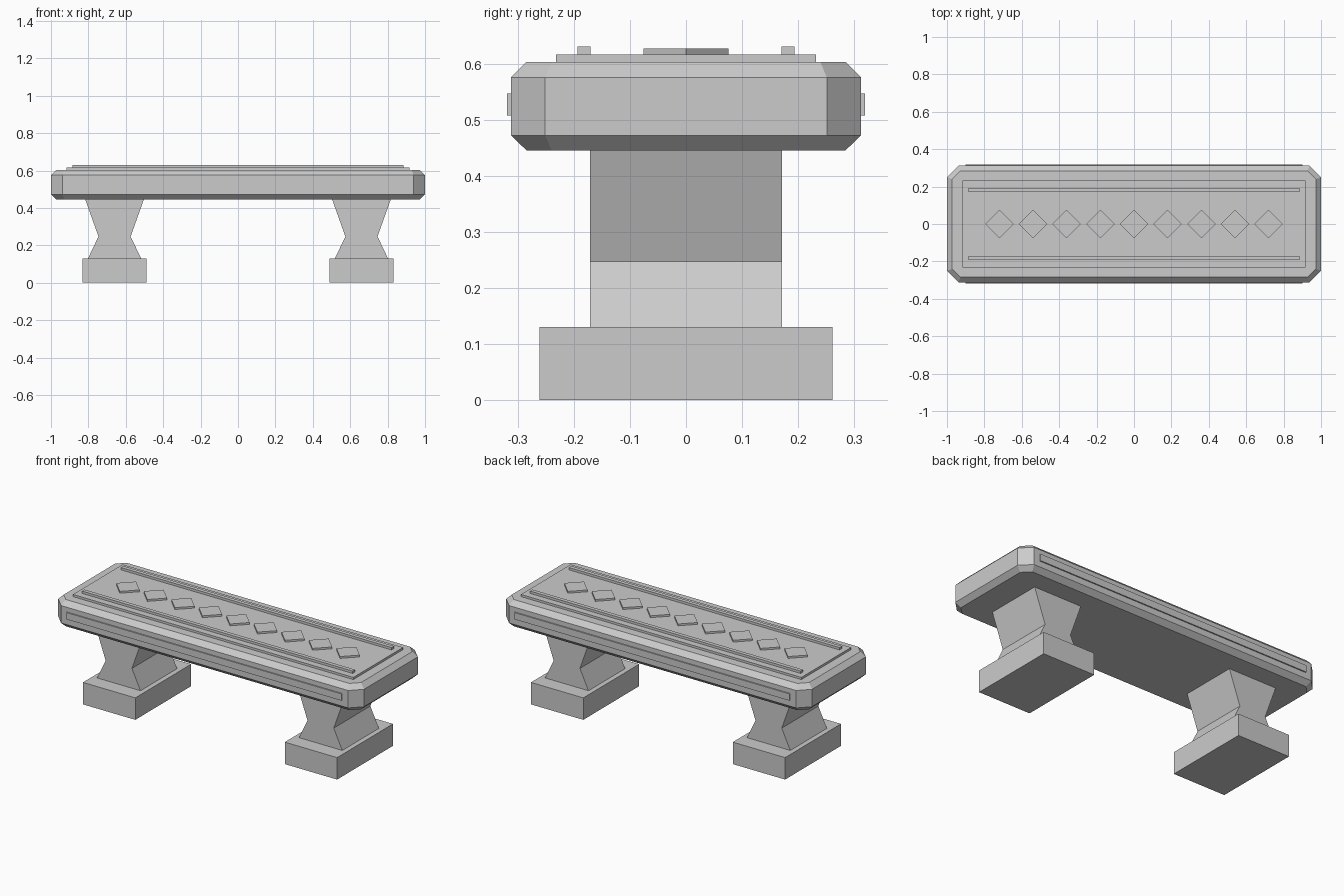
import bpy

cube = bpy.data.objects.get("Cube")
if cube:
    bpy.data.objects.remove(cube, do_unlink=True)

# Single stone colour
stone = bpy.data.materials.new("grey stone")
stone.use_nodes = True
colour = (0.6, 0.6, 0.6, 1)
stone.diffuse_color = colour
bsdf = next(n for n in stone.node_tree.nodes if n.type == "BSDF_PRINCIPLED")
bsdf.inputs["Base Color"].default_value = colour


def loft(name, rings):
    """Skin a stack of equal-length rings and cap both ends."""
    n = len(rings[0])
    verts = [v for ring in rings for v in ring]
    faces = [tuple(reversed(range(n))), tuple(range(len(verts) - n, len(verts)))]
    for r in range(len(rings) - 1):
        for i in range(n):
            a, b = r * n + i, r * n + (i + 1) % n
            faces.append((a, b, b + n, a + n))
    mesh = bpy.data.meshes.new(name)
    mesh.from_pydata(verts, [], faces)
    mesh.materials.append(stone)
    obj = bpy.data.objects.new(name, mesh)
    bpy.context.collection.objects.link(obj)
    return obj


def rectangle(cx, cy, hx, hy, z):
    return [(cx + sx * hx, cy + sy * hy, z)
            for sx, sy in ((-1, -1), (1, -1), (1, 1), (-1, 1))]


def diamond(cx, r, z):
    return [(cx, -r, z), (cx + r, 0, z), (cx, r, z), (cx - r, 0, z)]


def box(name, cx, cy, hx, hy, z0, z1):
    return loft(name, [rectangle(cx, cy, hx, hy, z) for z in (z0, z1)])


def octagon(inset, z):
    """Clipped-corner outline of the seat, moved inward evenly."""
    x, y = 1 - inset, 0.312 - inset
    c = 0.061 - 0.586 * inset
    return [(-x + c, -y, z), (x - c, -y, z), (x, -y + c, z), (x, y - c, z),
            (x - c, y, z), (-x + c, y, z), (-x, y - c, z), (-x, -y + c, z)]


# Seat slab with chamfered edges, and its raised panel
loft("seat_slab", [octagon(0.028, 0.445), octagon(0, 0.472),
                   octagon(0, 0.575), octagon(0.028, 0.603)])
box("seat_panel", 0, 0, 0.917, 0.232, 0.60, 0.616)

# Long trim on the top and along the edges
for side, sy in (("front", -1), ("back", 1)):
    box(f"{side}_top_rail", 0, sy * 0.182, 0.885, 0.0115, 0.61, 0.63)
    box(f"{side}_edge_strip", 0, sy * 0.3095, 0.90, 0.0095, 0.507, 0.547)

# Row of diamond studs
for i in range(9):
    cx = (i - 4) * 0.18
    loft(f"diamond_stud_{i + 1}", [diamond(cx, 0.076, z) for z in (0.61, 0.627)])

# Waisted legs on block feet
for side, sx in (("right", -1), ("left", 1)):
    cx = sx * 0.66
    box(f"{side}_foot", cx, 0, 0.171, 0.261, 0, 0.13)
    profile = ((0.142, 0.13), (0.086, 0.247), (0.157, 0.446))
    loft(f"{side}_leg", [rectangle(cx, 0, hx, 0.171, z) for hx, z in profile])
